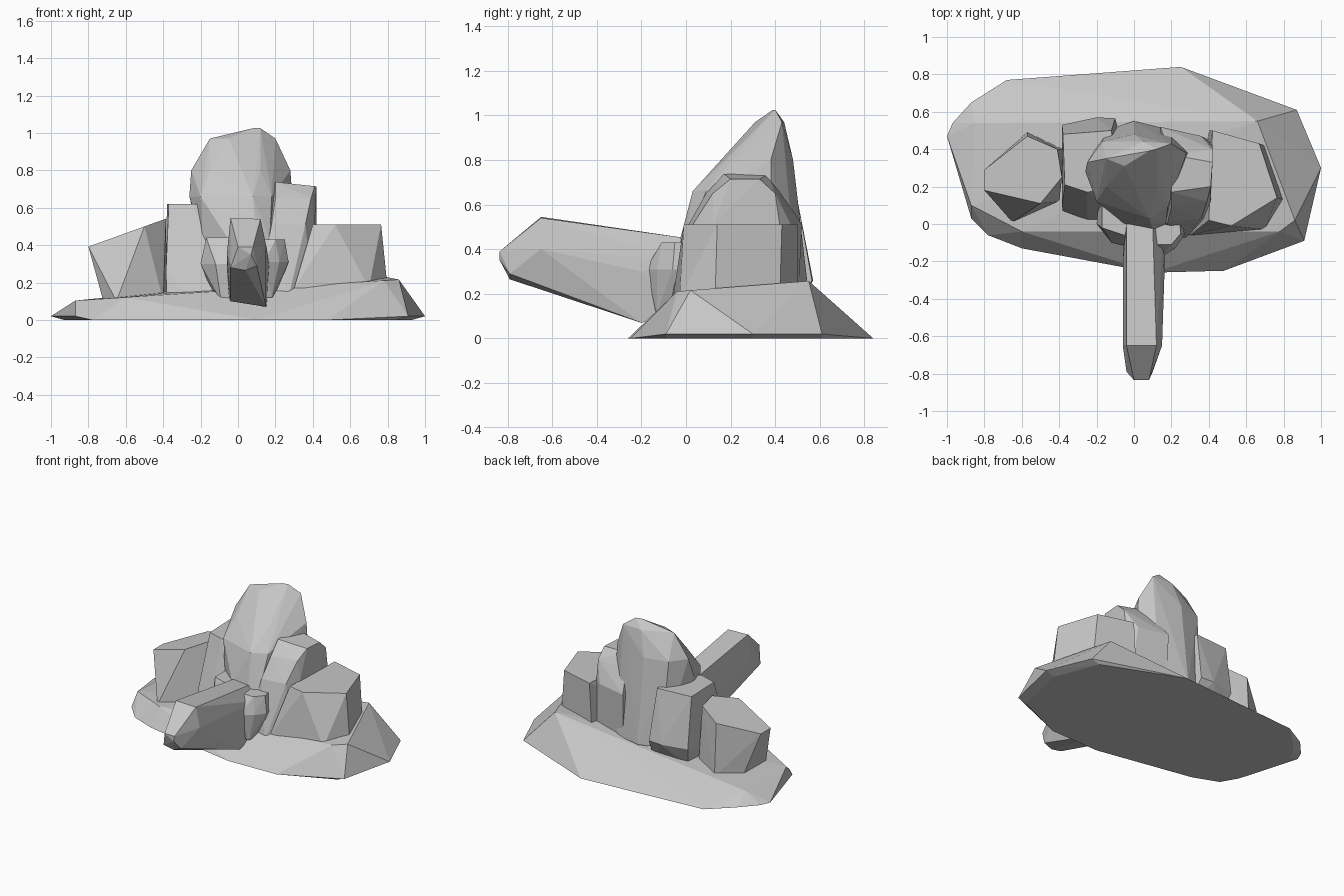
import bpy
import bmesh

default_cube = bpy.data.objects.get("Cube")
if default_cube:
    bpy.data.objects.remove(default_cube)

# One plain stone colour for the whole pile
stone = bpy.data.materials.new("grey stone")
stone.use_nodes = True
colour = (0.57, 0.57, 0.57, 1)
stone.diffuse_color = colour
stone.node_tree.nodes["Principled BSDF"].inputs["Base Color"].default_value = colour


def layer(outline, height, slope=0):
    """Outline in plan, lifted to a height that may rise along x."""
    return [(x, y, height + slope * x) for x, y in outline]


def slice_at(y, outline):
    """Upright cross-section of a rock that lies along y."""
    return [(x, y, z) for x, z in outline]


def rock(name, *sections):
    """Faceted boulder wrapped tightly around its cross-sections."""
    mesh = bpy.data.meshes.new(name)
    boulder = bpy.data.objects.new(name, mesh)
    bpy.context.collection.objects.link(boulder)
    bm = bmesh.new()
    for section in sections:
        for corner in section:
            bm.verts.new(corner)
    hull = bmesh.ops.convex_hull(bm, input=bm.verts)
    spare = set(hull["geom_interior"]) | set(hull["geom_unused"])
    spare = [item for item in spare if isinstance(item, bmesh.types.BMVert)]
    bmesh.ops.delete(bm, geom=spare, context="VERTS")
    bmesh.ops.dissolve_limit(bm, angle_limit=.04, verts=bm.verts, edges=bm.edges)
    bmesh.ops.recalc_face_normals(bm, faces=bm.faces)
    bm.to_mesh(mesh)
    bm.free()
    mesh.materials.append(stone)
    return boulder


# Broad sloping slab under the pile, its two ends lifted slightly off the ground
middle = [(-.68, .77), (.25, .84), (.48, -.25), (.1, -.26), (-.6, -.13), (-.78, -.06)]
ends = [(-1, .47), (-.97, .54), (-.87, .65), (-.87, .03), (.87, .61), (1, .3), (.91, -.09)]
rock("base_slab",
     layer(middle + [(x * .93, y) for x, y in ends], 0),
     layer(ends, .02),
     layer([(-.87, .1), (-.6, -.04), (.78, -.04), (.86, .02)], .16, .065),
     layer([(-.85, .54), (.66, .55)], .185, .11))

# Slanted block on the far right-hand side
rock("right_outer_block",
     layer([(-.72, .12), (-.65, .01), (-.4, .12), (-.38, .4), (-.57, .49), (-.71, .36)], .1),
     layer([(-.8, .18), (-.8, .29), (-.57, .47), (-.41, .4), (-.385, .25), (-.5, .11)], .68, .36))

# Stout boulder beside it, bulging at the back
rock("right_inner_boulder",
     layer([(-.38, .06), (-.25, .01), (0, 0), (-.08, .48), (-.34, .46)], .1),
     layer([(-.385, .1), (-.385, .53), (-.2, .57), (-.1, .565)], .26),
     layer([(-.37, .21), (-.38, .48), (-.12, .5), (-.1, .2), (-.25, .17)], .62))

# Tall central rock, narrow at the foot and leaning back to its peak
rock("central_peak",
     layer([(-.08, .1), (.1, 0), (.2, .5), (0, .55), (-.15, .5)], .2),
     layer([(-.19, .12), (-.05, 0), (.1, -.03), (.17, 0)], .43),
     layer([(-.26, .28), (-.2, .12), (.08, .03), (.18, .09), (.29, .38)], .66),
     layer([(-.25, .33), (-.17, .44), (0, .48), (.28, .38), (.12, .18), (-.15, .2)], .8),
     layer([(-.15, .35), (-.05, .31), (.2, .43), (.05, .44)], .97),
     layer([(.08, .39), (.12, .4)], 1.025))

# Boulder on the left of the peak
rock("left_inner_boulder",
     layer([(.1, -.05), (.27, -.08), (.4, .02), (.4, .45), (.15, .5)], .12),
     layer([(.18, .01), (.36, .03), (.41, .12), (.42, .42), (.36, .47), (.14, .52)], .51),
     layer([(.2, .09), (.39, .12), (.42, .4), (.2, .43)], .65),
     layer([(.2, .17), (.41, .2), (.42, .33), (.2, .37)], .76, -.11))

# Flat-topped block on the far left
rock("left_outer_block",
     layer([(.3, -.06), (.7, -.03), (.8, .13), (.7, .42), (.4, .5)], .17),
     layer([(.4, .02), (.52, -.01), (.765, .14), (.67, .43), (.42, .5)], .51))

# Long rock jutting out of the front
rock("jutting_rock",
     slice_at(0, [(-.04, .45), (.1, .45), (.16, .35), (.16, .12), (-.05, .12)]),
     slice_at(-.2, [(-.04, .1), (.15, .07), (.165, .3), (-.06, .3)]),
     slice_at(-.65, [(-.04, .545), (.12, .54), (.15, .4), (-.06, .35)]),
     slice_at(-.79, [(-.04, .28), (.04, .265), (.1, .29)]),
     slice_at(-.835, [(0, .39), (.08, .39), (.07, .35)]))

# Two small stones wedged at either side of the jutting rock
rock("right_wedge_stone",
     layer([(-.09, -.08), (0, -.1), (0, .1), (-.12, .1)], .1),
     layer([(-.2, 0), (-.12, -.1), (0, -.13), (-.19, .1)], .3),
     layer([(-.17, -.02), (-.05, -.06), (0, .1), (-.17, .1)], .44))
rock("left_wedge_stone",
     layer([(.1, -.15), (.18, -.13), (.2, 0), (.1, 0)], .12),
     layer([(.14, -.18), (.22, -.13), (.27, -.06), (.26, .05)], .31),
     layer([(.12, -.11), (.2, -.11), (.25, -.05), (.24, .05), (.1, .05)], .43))
